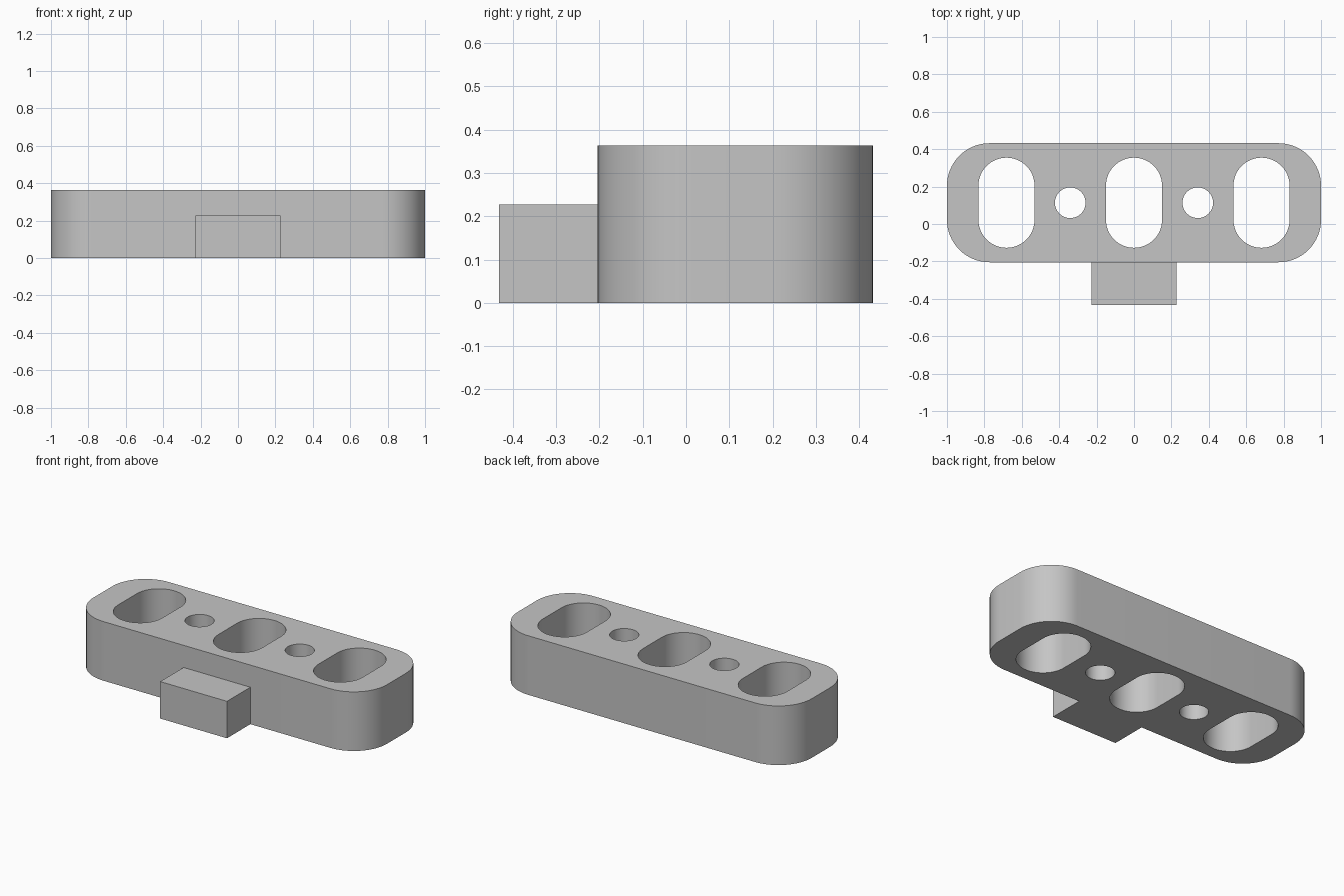
import bpy, bmesh, math
from mathutils import Vector

if "Cube" in bpy.data.objects:
    bpy.data.objects.remove(bpy.data.objects["Cube"])

U = 1 / 22                      # the bar is 44 units long
BACK = 9.5 * U                  # rear face of the bar
FRONT = BACK - 14 * U           # front face of the bar
MID = (BACK + FRONT) / 2

grey = bpy.data.materials.new("plain grey")
grey.diffuse_color = (0.56, 0.56, 0.56, 1)
grey.use_nodes = True
grey.node_tree.nodes["Principled BSDF"].inputs["Base Color"].default_value = grey.diffuse_color


def rounded(cx, cy, hx, hy, r, n=16):
    """Outline of a rounded rectangle; a circle when hx = hy = r."""
    pts = []
    for k, (sx, sy) in enumerate(((1, 1), (-1, 1), (-1, -1), (1, -1))):
        for i in range(n + 1):
            a = math.pi / 2 * (k + i / n)
            p = Vector((cx + sx * (hx - r) + r * math.cos(a),
                        cy + sy * (hy - r) + r * math.sin(a), 0))
            if not pts or (p - pts[-1]).length > 1e-5:
                pts.append(p)
    if (pts[0] - pts[-1]).length < 1e-5:
        pts.pop()
    return pts


def slab(name, outlines, height):
    """Fill the outlines (outer one plus holes) and extrude upward."""
    bm = bmesh.new()
    edges = []
    for pts in outlines:
        vs = [bm.verts.new(p) for p in pts]
        edges += [bm.edges.new((vs[i - 1], vs[i])) for i in range(len(vs))]
    bmesh.ops.triangle_fill(bm, edges=edges, use_beauty=True, normal=(0, 0, 1))
    ext = bmesh.ops.extrude_face_region(bm, geom=bm.faces[:], use_keep_orig=True)
    top = [g for g in ext["geom"] if isinstance(g, bmesh.types.BMVert)]
    bmesh.ops.translate(bm, verts=top, vec=(0, 0, height))
    bmesh.ops.recalc_face_normals(bm, faces=bm.faces[:])
    me = bpy.data.meshes.new(name)
    bm.to_mesh(me)
    bm.free()
    me.materials.append(grey)
    ob = bpy.data.objects.new(name, me)
    bpy.context.collection.objects.link(ob)
    bpy.ops.object.select_all(action='DESELECT')
    ob.select_set(True)
    bpy.context.view_layer.objects.active = ob
    bpy.ops.object.shade_smooth_by_angle(angle=math.radians(30))
    return ob


# Bar with three slots and two round holes
outlines = [rounded(0, MID, 22 * U, 7 * U, 5 * U)]
outlines += [rounded(x * U, MID, 3.3 * U, 5.3 * U, 3.3 * U) for x in (-15, 0, 15)]
outlines += [rounded(x * U, MID, 1.8 * U, 1.8 * U, 1.8 * U) for x in (-7.5, 7.5)]
slab("bar", outlines, 8 * U)

# Block on the front face
w, d = 5 * U, 5 * U
slab("front_tab", [[Vector((-w, FRONT - d, 0)), Vector((w, FRONT - d, 0)),
                    Vector((w, FRONT, 0)), Vector((-w, FRONT, 0))]], 5 * U)
